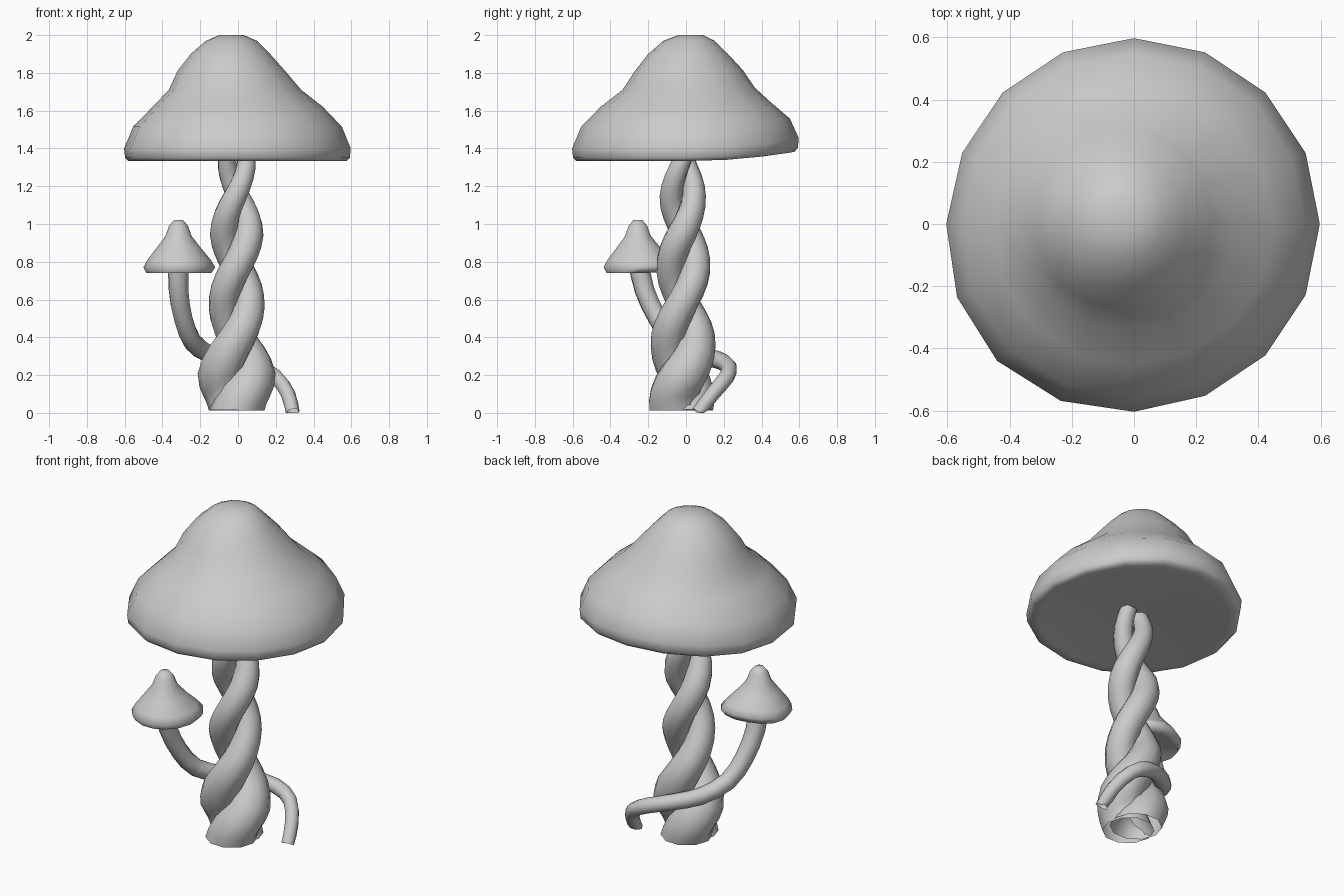
import bpy, math
from mathutils import Vector

if "Cube" in bpy.data.objects:
    bpy.data.objects.remove(bpy.data.objects["Cube"])


def make_object(name, verts, faces):
    mesh = bpy.data.meshes.new(name)
    mesh.from_pydata([tuple(v) for v in verts], [], faces)
    mesh.update()
    ob = bpy.data.objects.new(name, mesh)
    bpy.context.collection.objects.link(ob)
    bpy.ops.object.select_all(action='DESELECT')
    ob.select_set(True)
    bpy.context.view_layer.objects.active = ob
    bpy.ops.object.shade_smooth_by_angle(angle=math.radians(75))
    return ob


def bridge(rings, sides):
    return [(r * sides + i, r * sides + (i + 1) % sides,
             (r + 1) * sides + (i + 1) % sides, (r + 1) * sides + i)
            for r in range(rings - 1) for i in range(sides)]


def cap(name, profile, centre, sides, lift, bulge, bulge_angle):
    """Rings of (radius, z, shift x, shift y); the rim is lifted at +y and bulges to one side."""
    verts = []
    rim = max(p[0] for p in profile)
    for r, z, sx, sy in profile:
        f = (r / rim) ** 3
        for i in range(sides):
            a = 2 * math.pi * i / sides
            up = lift * max(0, math.sin(a)) ** 2 * f
            rr = r + bulge * f * max(0, math.cos(a - bulge_angle)) ** 4
            verts.append((centre[0] + sx + rr * math.cos(a),
                          centre[1] + sy + rr * math.sin(a), z + up))
    n = len(profile)
    faces = bridge(n, sides)
    faces.append(tuple(reversed(range(sides))))
    faces.append(tuple(range((n - 1) * sides, n * sides)))
    return make_object(name, verts, faces)


def tube(name, points, radii, sides, level_below=0.0):
    """Open tapering tube along a path; sections turn level towards the ground."""
    verts = []
    normal = Vector((1, 0, 0))
    for k, (p, r) in enumerate(zip(points, radii)):
        t = (points[min(k + 1, len(points) - 1)] - points[max(k - 1, 0)]).normalized()
        if p.z < level_below:
            t = Vector((0, 0, 1)).lerp(t, p.z / level_below).normalized()
        normal = (normal - t * normal.dot(t)).normalized()
        side = t.cross(normal)
        for i in range(sides):
            a = 2 * math.pi * i / sides
            v = p + normal * (r * math.cos(a)) + side * (r * math.sin(a))
            v.z = max(v.z, 0.0)
            verts.append(v)
    return make_object(name, verts, bridge(len(points), sides))


def lerp_table(table, z):
    for a, b in zip(table, table[1:]):
        if z <= b[0]:
            f = (z - a[0]) / (b[0] - a[0])
            return [u + (v - u) * f for u, v in zip(a, b)][1:]
    return table[-1][1:]


def smooth_path(pts, steps):
    out = []
    for i in range(len(pts) - 1):
        a, b, c, d = (Vector(pts[min(max(i + j, 0), len(pts) - 1)]) for j in (-1, 0, 1, 2))
        for s in range(steps):
            t = s / steps
            out.append(0.5 * (2 * b + (c - a) * t + (2 * a - 5 * b + 4 * c - d) * t * t
                              + (3 * b - a - 3 * c + d) * t ** 3))
    return out + [Vector(pts[-1])]


# large cap, bell shaped with a slightly leaning crown and lifted back rim
cap("large_cap", [(0.08, 1.385, 0, 0), (0.35, 1.365, 0, 0), (0.53, 1.34, 0, 0),
                  (0.575, 1.333, 0, 0), (0.592, 1.35, 0, 0), (0.597, 1.40, 0, 0),
                  (0.55, 1.515, 0, 0), (0.45, 1.62, 0, 0), (0.35, 1.71, -0.015, 0.015),
                  (0.285, 1.81, -0.035, 0.015), (0.21, 1.90, -0.04, 0.01),
                  (0.135, 1.97, -0.035, 0.015), (0.065, 2.0, -0.035, 0.025)],
    (0, 0), 16, 0.055, 0.025, math.radians(225))

# two twisted stem strands: z, strand offset, strand radius, axis y
shape = [(0.015, 0.03, 0.145, -0.025), (0.2, 0.085, 0.125, -0.015),
         (0.36, 0.075, 0.1, -0.015), (0.58, 0.066, 0.082, -0.018),
         (0.95, 0.066, 0.078, -0.01), (1.12, 0.062, 0.064, -0.018),
         (1.40, 0.05, 0.045, -0.01)]
for n, name in enumerate(("stem_strand_a", "stem_strand_b")):
    path, radii = [], []
    for k in range(29):
        z = 0.015 + k * 1.38 / 28
        off, rad, cy = lerp_table(shape, z)
        a = math.pi * (n + (z - 0.2) / 0.385)
        path.append(Vector((-0.007 + off * math.cos(a), cy + off * math.sin(a), z)))
        radii.append(rad)
    tube(name, path, radii, 10, 0.3)

# small stem curling round the back of the main stem to the ground
path = smooth_path([(0.29, 0.065, 0.0), (0.265, 0.14, 0.1), (0.2, 0.215, 0.19),
                    (0.1, 0.225, 0.245), (-0.03, 0.17, 0.28), (-0.15, 0.07, 0.31),
                    (-0.24, -0.06, 0.375), (-0.29, -0.15, 0.5), (-0.315, -0.22, 0.65),
                    (-0.315, -0.25, 0.79)], 2)
tube("small_stem", path, [0.037 + 0.02 * k / (len(path) - 1) for k in range(len(path))], 8)

# small pointed cap
cap("small_cap", [(0.05, 0.77, 0, 0), (0.14, 0.75, 0, 0), (0.168, 0.74, 0, 0),
                  (0.186, 0.77, 0, 0), (0.165, 0.81, 0, 0), (0.115, 0.875, 0, 0),
                  (0.07, 0.935, 0, 0), (0.05, 0.99, 0, 0), (0.025, 1.02, 0, 0)],
    (-0.315, -0.255), 14, 0.02, 0.035, math.radians(45))
